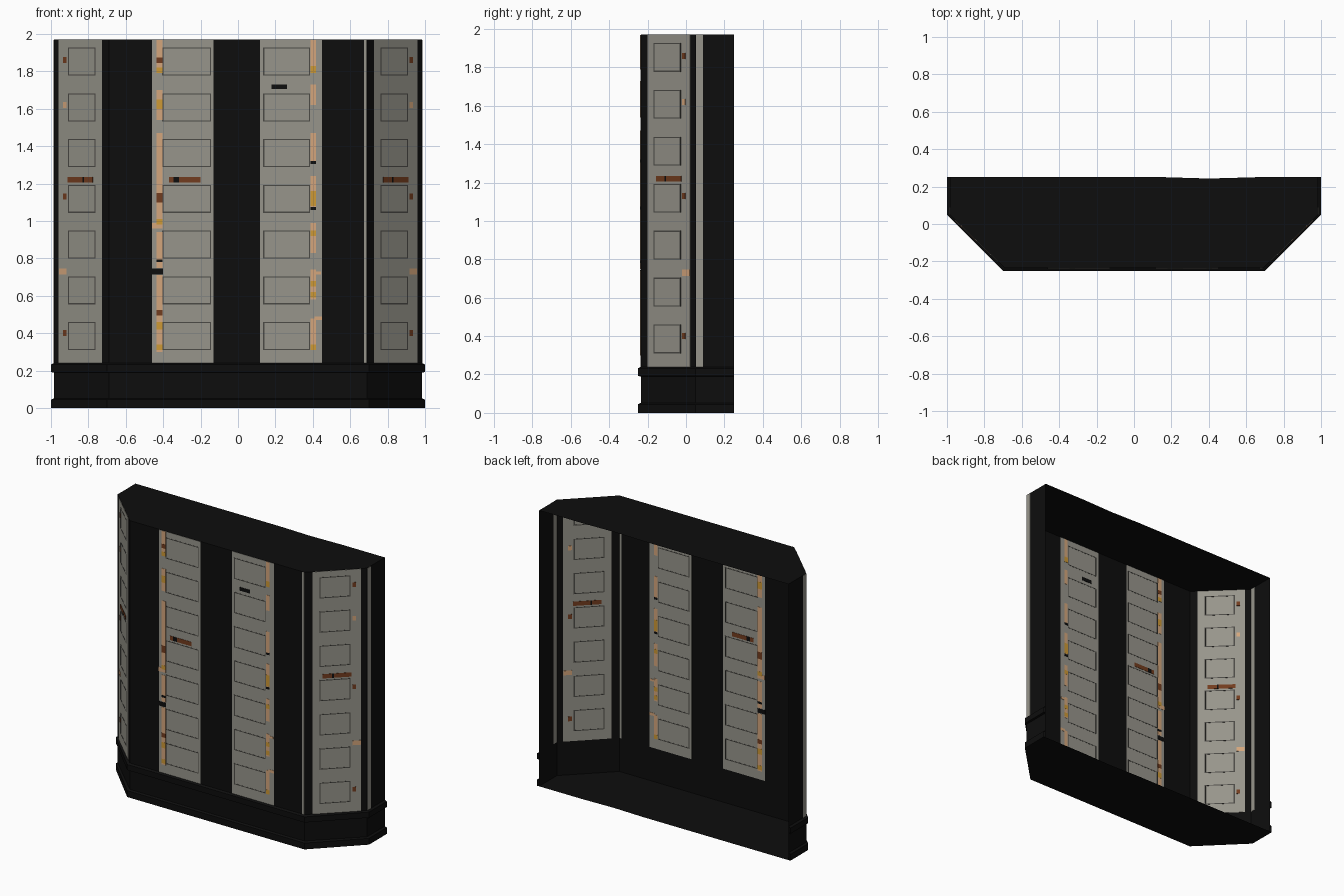
import bpy, bmesh
from mathutils import Vector

if "Cube" in bpy.data.objects:
    bpy.data.objects.remove(bpy.data.objects["Cube"])

def mat(name, rgb):
    m = bpy.data.materials.new(name)
    m.diffuse_color = (*rgb, 1)
    m.use_nodes = True
    m.node_tree.nodes["Principled BSDF"].inputs["Base Color"].default_value = m.diffuse_color
    return m

BLACK = mat("soot black", (0.004, 0.004, 0.004))
GREY = mat("panel grey", (0.31, 0.30, 0.26))
LINE = mat("groove grey", (0.07, 0.068, 0.06))
TAN = mat("bare tan", (0.66, 0.38, 0.20))
ORANGE = mat("orange", (0.62, 0.32, 0.035))
RUST = mat("rust", (0.17, 0.045, 0.013))

H = 1.97
WALL = [(-.985, .25), (-.985, .05), (-.69, -.235), (.69, -.235), (.985, .05), (.985, .25)]
OUTER = [(-1, .25), (-1, .05), (-.7, -.25), (.7, -.25), (1, .05), (1, .25)]
DENT = [(.65, .25), (.4, .243), (.17, .25)]   # slight dent in the back edge

def finish(name, bm, m):
    me = bpy.data.meshes.new(name)
    bm.to_mesh(me)
    bm.free()
    me.materials.append(m)
    bpy.context.collection.objects.link(bpy.data.objects.new(name, me))

def loft(name, steps, m):
    """Sheet swept through (outline, height) steps, open at the back."""
    bm = bmesh.new()
    rows = [[bm.verts.new((x, y, z)) for x, y in o] for o, z in steps]
    for a, b in zip(rows, rows[1:]):
        for i in range(len(a) - 1):
            bm.faces.new((a[i], a[i + 1], b[i + 1], b[i]))
    finish(name, bm, m)

def cap(name, outline, z, up):
    bm = bmesh.new()
    f = bm.faces.new([bm.verts.new((x, y, z)) for x, y in outline + DENT])
    f.normal_update()
    if (f.normal.z > 0) != up:
        f.normal_flip()
    finish(name, bm, BLACK)

# Shell: bay wall, two base mouldings, floor and ceiling
loft("bay_wall", [(WALL, 0), (WALL, H)], BLACK)
loft("bottom_moulding", [(OUTER, 0), (OUTER, .045), (WALL, .052)], BLACK)
loft("upper_moulding", [(WALL, .19), (OUTER, .192), (OUTER, .232), (WALL, .24)], BLACK)
cap("floor", OUTER, 0, False)
cap("ceiling", WALL, H, True)

# Wall positions, each from one coordinate
def front(x):
    return Vector((x, -.235, 0))

def chamfer(s):
    return lambda x: Vector((s * x, -.235 + (x - .69) * .285 / .295, 0))

def side(s):
    return lambda y: Vector((s * .985, y, 0))

groups = {}

def plate(name, m, face, a, b, z0, z1, half):
    """Thin plate through the wall so that it shows on both sides."""
    bm = groups.setdefault(name, (bmesh.new(), m))[0]
    p, q = face(a), face(b)
    d = (q - p).normalized()
    n = Vector((d.y, -d.x, 0)) * half
    lo = [bm.verts.new((v.x, v.y, z0)) for v in (p + n, q + n, q - n, p - n)]
    hi = [bm.verts.new((v.co.x, v.co.y, z1)) for v in lo]
    fs = [bm.faces.new(lo), bm.faces.new(hi)]
    for i in range(4):
        j = (i + 1) % 4
        fs.append(bm.faces.new((lo[i], lo[j], hi[j], hi[i])))
    bmesh.ops.recalc_face_normals(bm, faces=fs)

def panes(face, a, b):
    """Seven outlined panes up a panel."""
    w = .006
    for i in range(7):
        z0 = .31 + i * .2445
        z1 = z0 + .15
        for u0, u1, v0, v1 in ((a, b, z0, z0 + w), (a, b, z1 - w, z1),
                               (a, a + w, z0, z1), (b - w, b, z0, z1)):
            plate("pane_grooves", LINE, face, u0, u1, v0, v1, .003)

# Front panels
for a, b in ((-.46, -.13), (.118, .45)):
    plate("front_panels", GREY, front, a, b, .24, H - .001, .002)
panes(front, -.405, -.145)
panes(front, .135, .385)

# Chamfer panels, narrow side strips, worn spots
for s in (-1, 1):
    c = chamfer(s)
    plate("corner_panels", GREY, c, .727, .957, .24, H - .001, .002)
    panes(c, .76, .907)
    plate("edge_strips", GREY, side(s), .052, .088, .24, H - .001, .002)
    plate("rust_bars", RUST, c, .775, .91, 1.205, 1.235, .004)
    plate("dark_marks", BLACK, c, .82, .828, 1.205, 1.235, .0045)
    for z, name, m in ((1.86, "rust_spots", RUST), (1.13, "rust_spots", RUST), (.4, "rust_spots", RUST),
                       (1.62, "tan_spots", TAN), (.73, "tan_spots", TAN)):
        plate(name, m, c, .915, .955 if z == .73 else .932, z - .016, z + .016, .004)
plate("edge_strips", GREY, front, .673, .688, .24, H - .001, .002)

# Worn vertical strips on the front panels: (bottom, top)
def strip(x0, x1, tans, oranges, rusts, blacks):
    for name, m, spans, h in (("tan_wear", TAN, tans, .0035), ("orange_wear", ORANGE, oranges, .0042),
                              ("rust_wear", RUST, rusts, .0042), ("dark_marks", BLACK, blacks, .0045)):
        for z0, z1 in spans:
            plate(name, m, front, x0, x1, z0, z1, h)

strip(-.437, -.404,
      [(1.79, 1.968), (1.54, 1.70), (.96, 1.47), (.75, .94), (.30, .71)],
      [(1.79, 1.82), (1.60, 1.65), (.98, 1.01), (.31, .34), (.42, .46)],
      [(1.845, 1.875), (1.10, 1.15), (.495, .525)],
      [(.78, .795)])
strip(.388, .416,
      [(1.79, 1.968), (1.62, 1.73), (1.31, 1.47), (1.07, 1.24), (.83, .99), (.58, .74), (.31, .48)],
      [(1.79, 1.83), (1.08, 1.16), (.92, .95), (.65, .68), (.59, .62), (.31, .34)],
      [],
      [(1.305, 1.32), (1.06, 1.075)])

# Horizontal marks on the front panels
plate("rust_bars", RUST, front, -.37, -.20, 1.205, 1.235, .004)
plate("dark_marks", BLACK, front, -.345, -.315, 1.205, 1.235, .0045)
plate("dark_marks", BLACK, front, .18, .262, 1.705, 1.73, .0045)
plate("dark_marks", BLACK, front, -.462, -.402, .715, .745, .0045)
plate("tan_spots", TAN, front, -.46, -.43, .96, .99, .004)
plate("tan_spots", TAN, front, .41, .45, .47, .49, .004)
plate("tan_spots", TAN, front, .41, .445, .715, .73, .004)

for name, (bm, m) in groups.items():
    finish(name, bm, m)
